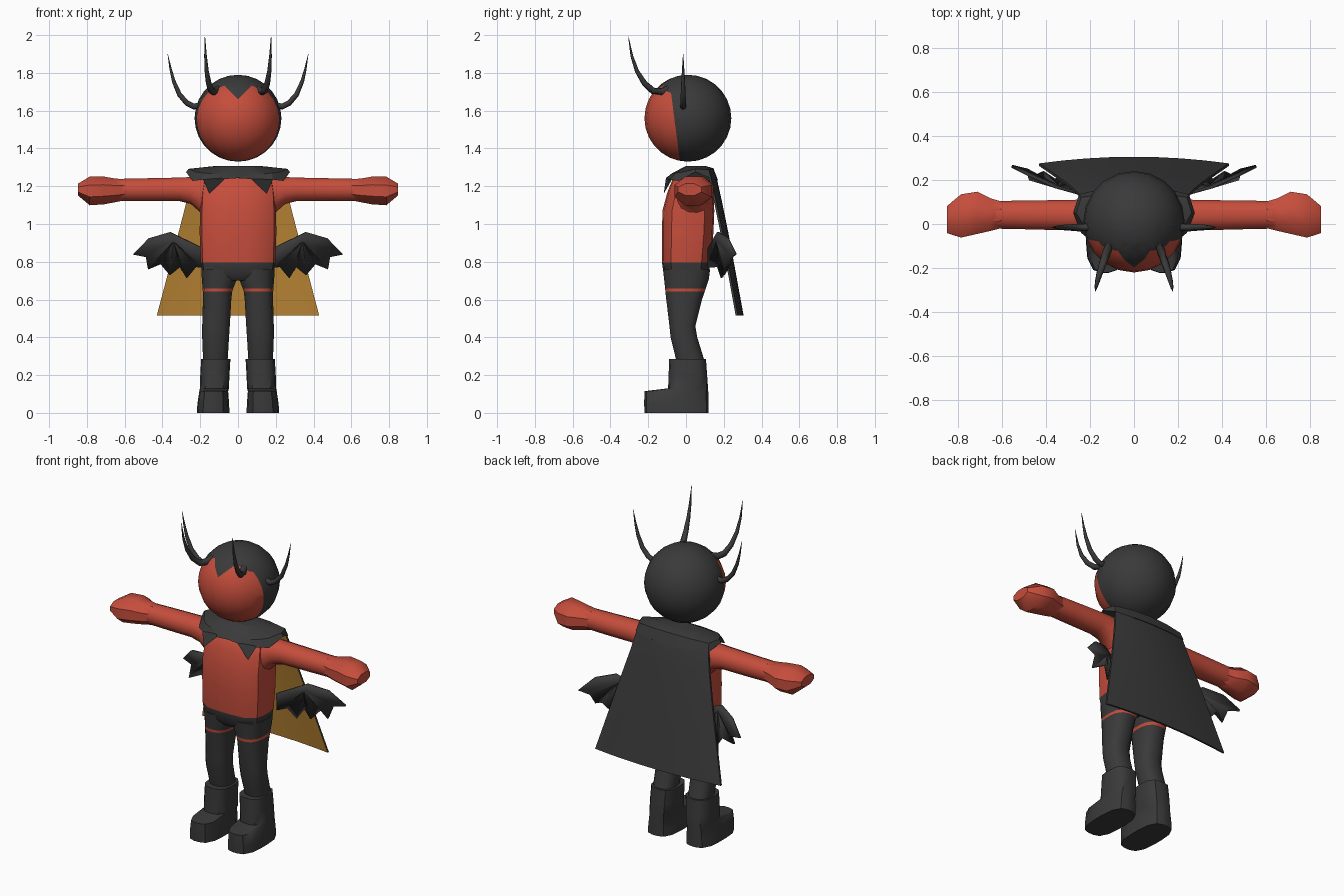
import bpy, bmesh, math
from mathutils import Vector

if "Cube" in bpy.data.objects:
    bpy.data.objects.remove(bpy.data.objects["Cube"])

def make_mat(name, rgb):
    m = bpy.data.materials.new(name)
    m.diffuse_color = (*rgb, 1)
    m.use_nodes = True
    m.node_tree.nodes["Principled BSDF"].inputs["Base Color"].default_value = m.diffuse_color
    return m

RED = make_mat("red", (0.56, 0.075, 0.045))
BLACK = make_mat("charcoal", (0.042, 0.042, 0.042))
GOLD = make_mat("gold", (0.56, 0.27, 0.04))

def finish(bm, name, mats, rule=None, angle=40):
    bmesh.ops.recalc_face_normals(bm, faces=bm.faces)
    bm.normal_update()
    for f in bm.faces:
        f.material_index = rule(f) if rule else 0
    me = bpy.data.meshes.new(name)
    bm.to_mesh(me)
    bm.free()
    for m in mats:
        me.materials.append(m)
    ob = bpy.data.objects.new(name, me)
    bpy.context.collection.objects.link(ob)
    bpy.ops.object.select_all(action='DESELECT')
    ob.select_set(True)
    bpy.context.view_layer.objects.active = ob
    bpy.ops.object.shade_smooth_by_angle(angle=math.radians(angle))
    return ob

def loft(name, rings, mats, rule=None, angle=40):
    """Skin closed rings of points and cap both ends."""
    bm = bmesh.new()
    vs = [[bm.verts.new(p) for p in r] for r in rings]
    n = len(vs[0])
    for a, b in zip(vs, vs[1:]):
        for i in range(n):
            j = (i + 1) % n
            bm.faces.new((a[i], a[j], b[j], b[i]))
    bm.faces.new(vs[0])
    bm.faces.new(vs[-1])
    return finish(bm, name, mats, rule, angle)

def oval(u0, u1, v0, v1, power=2.0, n=16):
    """Rounded-box outline filling the given 2D range."""
    pts = []
    for i in range(n):
        t = 2 * math.pi * (i + 0.5) / n
        c, s = math.cos(t), math.sin(t)
        k = (abs(c) ** power + abs(s) ** power) ** (-1 / power)
        pts.append(((u0 + u1) / 2 + c * k * (u1 - u0) / 2,
                    (v0 + v1) / 2 + s * k * (v1 - v0) / 2))
    return pts

def z_ring(z, x0, x1, y0, y1, power=2.0, s=1):
    return [(s * x, y, z) for x, y in oval(x0, x1, y0, y1, power)]

def x_ring(x, y0, y1, z0, z1, n=12, s=1):
    return [(s * x, y, z) for y, z in oval(y0, y1, z0, z1, 2.3, n)]

# Head: sphere cut along the hood edge and hairline, face inside the cuts
bm = bmesh.new()
bmesh.ops.create_uvsphere(bm, u_segments=20, v_segments=14, radius=0.23)
bmesh.ops.translate(bm, vec=(0, 0.01, 1.56), verts=bm.verts)
hood_y = lambda z: -0.08 + (1.7 - z) * 0.13
hairline = lambda x: min(1.66 + abs(x), 1.733 - 0.45 * (abs(x) - 0.073))
def cut(co, no, pick):
    faces = [f for f in bm.faces if pick(f.calc_center_median())]
    geom = list({e for f in faces for e in f.edges} | {v for f in faces for v in f.verts}) + faces
    bmesh.ops.bisect_plane(bm, geom=geom, plane_co=co, plane_no=no, dist=1e-5)
cut((0, -0.08, 1.7), (0, 1, 0.13), lambda c: True)
for s in (1, -1):
    side = lambda c: c.y < 0 and c.z > 1.5 and c.x * s > 0
    cut((0, 0, 1.66), (-s, 0, 1), side)
    cut((s * 0.073, 0, 1.733), (s * 0.45, 0, 1), side)
def face_rule(f):
    c = f.calc_center_median()
    return int(c.y < hood_y(c.z) and c.z < hairline(c.x))
finish(bm, "head", [BLACK, RED], face_rule)

# Torso with dark waist
loft("torso", [z_ring(z, -w, w, y0, y1, 3.6) for z, w, y0, y1 in (
    (0.70, 0.15, -0.09, 0.10), (0.73, 0.187, -0.118, 0.118), (0.795, 0.198, -0.127, 0.13),
    (0.95, 0.203, -0.127, 0.145), (1.07, 0.202, -0.125, 0.15), (1.17, 0.197, -0.098, 0.145),
    (1.235, 0.185, -0.072, 0.13), (1.27, 0.14, -0.03, 0.11))],
    [RED, BLACK], lambda f: int(f.calc_center_median().z < 0.79))

def tube(name, path, radii, n=8):
    """Tapering horn along a smooth path."""
    rings = []
    path = [Vector(p) for p in path]
    for i, p in enumerate(path):
        d = (path[min(i + 1, len(path) - 1)] - path[max(i - 1, 0)]).normalized()
        a = d.cross(Vector((0.1, 1, 0.2))).normalized()
        b = d.cross(a)
        rings.append([p + radii[i] * (a * math.cos(2 * math.pi * k / n) + b * math.sin(2 * math.pi * k / n))
                      for k in range(n)])
    return loft(name, rings, [BLACK], angle=60)

# Wing: finger tips and notches of the scalloped edge, x, y, z
WING = [(0.18, 0.12, 0.87), (0.18, 0.12, 0.77), (0.22, 0.17, 0.775), (0.27, 0.19, 0.715),
        (0.305, 0.215, 0.775), (0.36, 0.20, 0.73), (0.41, 0.235, 0.79), (0.475, 0.205, 0.76),
        (0.485, 0.245, 0.825), (0.555, 0.262, 0.84), (0.47, 0.22, 0.925), (0.36, 0.17, 0.957)]

for s, side in ((1, "left"), (-1, "right")):
    # Arm and mitten hand
    loft(side + "_arm", [x_ring(x, y0, y1, z0, z1, 12, s) for x, y0, y1, z0, z1 in (
        (0.15, -0.06, 0.12, 0.99, 1.25), (0.20, -0.045, 0.115, 1.06, 1.25),
        (0.25, -0.035, 0.112, 1.105, 1.25), (0.31, -0.03, 0.11, 1.12, 1.247),
        (0.50, -0.025, 0.108, 1.12, 1.243), (0.64, -0.022, 0.105, 1.122, 1.24))], [RED], angle=60)
    loft(side + "_hand", [x_ring(x, y0, y1, z0, z1, 8, s) for x, y0, y1, z0, z1 in (
        (0.60, -0.022, 0.105, 1.122, 1.24), (0.65, -0.035, 0.12, 1.112, 1.244),
        (0.71, -0.05, 0.152, 1.10, 1.255), (0.785, -0.067, 0.14, 1.095, 1.255),
        (0.848, -0.045, 0.085, 1.15, 1.215))], [RED])
    # Leg with a red band
    loft(side + "_leg", [z_ring(z, x0, x1, y0, y1, 2.6, s) for z, x0, x1, y0, y1 in (
        (0.27, 0.055, 0.185, -0.05, 0.10), (0.40, 0.047, 0.19, -0.082, 0.06),
        (0.46, 0.043, 0.19, -0.088, 0.05), (0.60, 0.035, 0.186, -0.105, 0.085),
        (0.643, 0.03, 0.187, -0.11, 0.10), (0.659, 0.025, 0.188, -0.111, 0.105),
        (0.71, 0.004, 0.192, -0.117, 0.122), (0.76, 0.0, 0.195, -0.122, 0.128))],
        [BLACK, RED], lambda f: int(0.645 < f.calc_center_median().z < 0.657))
    # Boot shaft and foot
    loft(side + "_boot", [z_ring(z, x0, x1, y0, y1, 3.2, s) for z, x0, x1, y0, y1 in (
        (0, 0.045, 0.218, -0.22, 0.12), (0.05, 0.047, 0.215, -0.222, 0.12),
        (0.115, 0.052, 0.205, -0.22, 0.118), (0.13, 0.048, 0.202, -0.095, 0.117),
        (0.20, 0.045, 0.20, -0.092, 0.112), (0.285, 0.04, 0.195, -0.09, 0.106))], [BLACK])
    # Brow horn and side horn
    tube(side + "_brow_horn", [(s * 0.105, -0.09, 1.715), (s * 0.125, -0.13, 1.70), (s * 0.14, -0.175, 1.705),
        (s * 0.155, -0.22, 1.745), (s * 0.166, -0.26, 1.81), (s * 0.172, -0.287, 1.89),
        (s * 0.175, -0.305, 1.992)], (0.02, 0.02, 0.018, 0.015, 0.011, 0.007, 0.001))
    tube(side + "_side_horn", [(s * 0.19, -0.015, 1.63), (s * 0.235, -0.015, 1.622), (s * 0.27, -0.015, 1.64),
        (s * 0.31, -0.015, 1.685), (s * 0.34, -0.015, 1.755), (s * 0.357, -0.015, 1.82),
        (s * 0.372, -0.015, 1.90)], (0.018, 0.016, 0.015, 0.013, 0.010, 0.006, 0.001))
    # Wing: membrane fanned out from the wrist, pleated along the fingers
    bm = bmesh.new()
    vs = [bm.verts.new((s * x, y, z)) for x, y, z in WING]
    hub = bm.verts.new((s * 0.34, 0.165, 0.91))
    for a, b in zip(vs, vs[1:] + vs[:1]):
        bm.faces.new((a, b, hub))
    wing = finish(bm, side + "_wing", [BLACK], angle=20)
    mod = wing.modifiers.new("thickness", 'SOLIDIFY')
    mod.thickness = 0.014
    mod.offset = 0

# Collar: pointed front edge, shoulder ridge and neck rim
LOWER = [(0, -0.107, 1.243), (0.07, -0.107, 1.238), (0.152, -0.118, 1.16), (0.185, -0.085, 1.235),
         (0.24, -0.04, 1.228), (0.275, 0.05, 1.275), (0.25, 0.135, 1.24), (0.12, 0.165, 1.23), (0, 0.17, 1.23)]
RIDGE = [(0, -0.075, 1.268), (0.07, -0.075, 1.268), (0.13, -0.072, 1.265), (0.18, -0.055, 1.27),
         (0.22, -0.02, 1.275), (0.262, 0.05, 1.292), (0.24, 0.12, 1.288), (0.12, 0.14, 1.293), (0, 0.145, 1.295)]
mirror = lambda pts: pts + [(-x, y, z) for x, y, z in pts[-2:0:-1]]
rim = [(x * 0.5, 0.07 + (y - 0.07) * 0.5, 1.306) for x, y, z in RIDGE]
loft("collar", [mirror(LOWER), mirror(RIDGE), mirror(rim)], [BLACK], angle=25)

# Cape: flaring curved sheet, gold lining towards the front
def cape_ring(z, w, y, bow):
    ts = [i / 4 - 1 for i in range(9)]
    back = [(t * w, y - bow * t * t, z) for t in ts]
    return back + [(x, yy - 0.012, zz) for x, yy, zz in reversed(back)]
loft("cape", [cape_ring(*r) for r in (
    (0.515, 0.43, 0.305, 0.03), (0.75, 0.368, 0.262, 0.03), (0.95, 0.316, 0.225, 0.03),
    (1.12, 0.272, 0.19, 0.03), (1.22, 0.25, 0.168, 0.03), (1.288, 0.235, 0.142, 0.02))],
    [BLACK, GOLD], lambda f: int(f.normal.y < -0.5))
